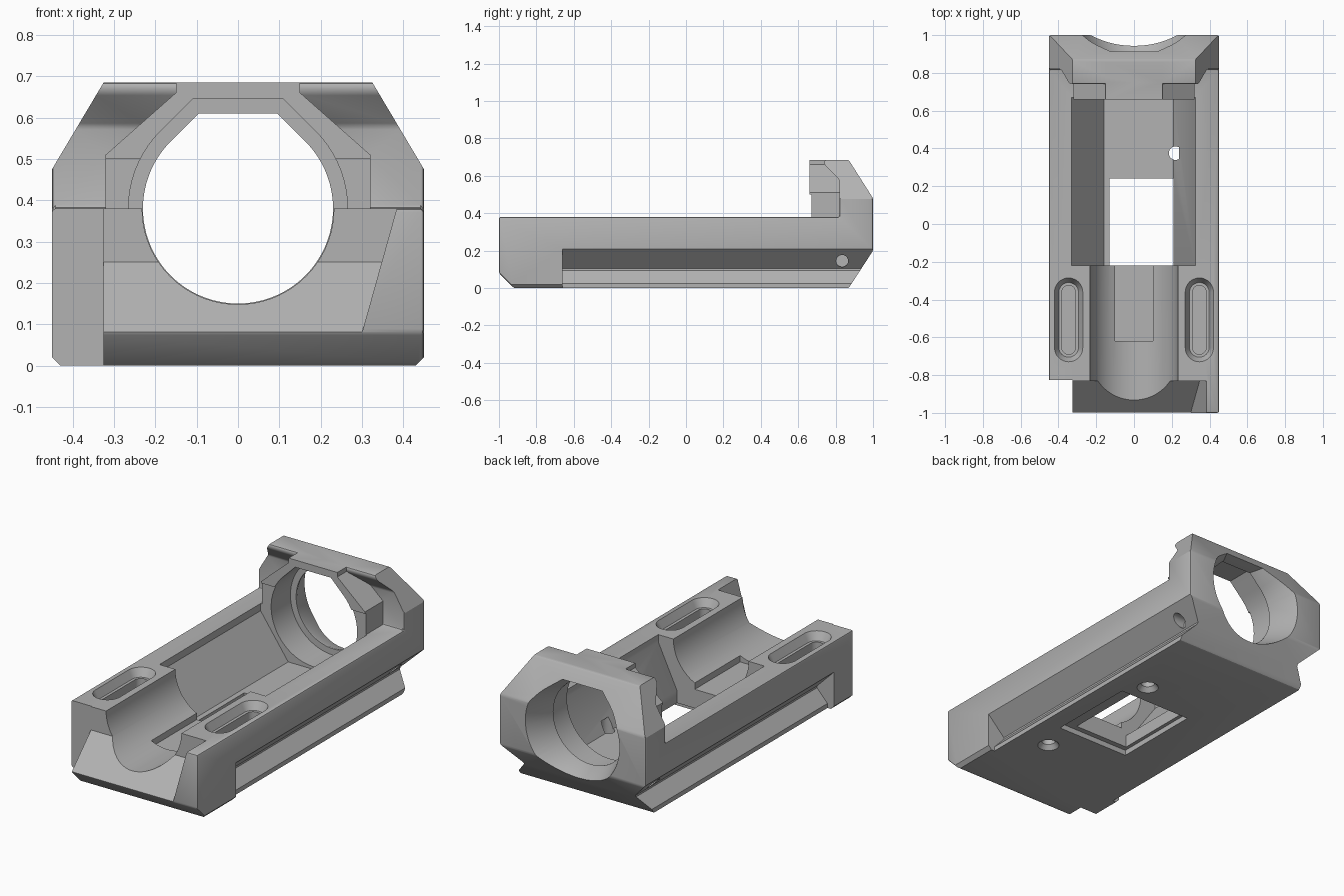
import bpy, bmesh, math
from mathutils import Vector

old = bpy.data.objects.get("Cube")
if old:
    bpy.data.objects.remove(old, do_unlink=True)

metal = bpy.data.materials.new("plain_grey")
metal.use_nodes = True
grey = (0.45, 0.45, 0.45, 1)
metal.diffuse_color = grey
metal.node_tree.nodes["Principled BSDF"].inputs["Base Color"].default_value = grey

AXIS_Z = 0.38  # height of the bore axis


def loft(name, ring_a, ring_b):
    """Closed solid between two rings of equal length."""
    bm = bmesh.new()
    a = [bm.verts.new(p) for p in ring_a]
    b = [bm.verts.new(p) for p in ring_b]
    bm.faces.new(a)
    bm.faces.new(b)
    n = len(a)
    for i in range(n):
        j = (i + 1) % n
        bm.faces.new((a[i], a[j], b[j], b[i]))
    bmesh.ops.recalc_face_normals(bm, faces=bm.faces)
    mesh = bpy.data.meshes.new(name)
    bm.to_mesh(mesh)
    bm.free()
    mesh.materials.append(metal)
    ob = bpy.data.objects.new(name, mesh)
    bpy.context.collection.objects.link(ob)
    return ob


def place(points, axis, t):
    """Put a 2D section at position t along the axis."""
    k = "xyz".index(axis)
    return [Vector(p[:k] + (t,) + p[k:]) for p in points]


def prism(name, points, axis, a, b):
    return loft(name, place(points, axis, a), place(points, axis, b))


def box(name, x, y, z):
    return prism(name, [(x[0], y[0]), (x[1], y[0]), (x[1], y[1]), (x[0], y[1])], "z", *z)


def arc(r, start, end, steps, cx=0, cy=0):
    angles = [math.radians(start + (end - start) * i / steps) for i in range(steps + 1)]
    return [(cx + r * math.cos(t), cy + r * math.sin(t)) for t in angles]


def circle(r, cx, cy):
    return arc(r, 0, 345, 23, cx, cy)


def teardrop(r, top):
    """Round below, 45 degree shoulders and a flat roof above."""
    half = r * math.sqrt(2) - (top - AXIS_Z)
    return arc(r, 45, -225, 54, 0, AXIS_Z) + [(-half, top), (half, top)]


def stadium(r, cx, y0, y1):
    return arc(r, 0, 180, 16, cx, y1 - r) + arc(r, 180, 360, 16, cx, y0 + r)


def apply_modifier(ob, mod):
    bpy.context.view_layer.objects.active = ob
    bpy.ops.object.modifier_apply(modifier=mod.name)


def combine(tool, operation="DIFFERENCE"):
    mod = body.modifiers.new("cut", "BOOLEAN")
    mod.operation = operation
    mod.solver = "EXACT"
    mod.object = tool
    apply_modifier(body, mod)
    bpy.data.objects.remove(tool, do_unlink=True)


def soften(ob, width):
    mod = ob.modifiers.new("soften", "BEVEL")
    mod.width = width
    mod.segments = 2
    apply_modifier(ob, mod)


# Base and head share one side profile
side = [(-1, .08), (-.92, 0), (.87, 0), (1, .2), (1, .48), (.87, .685), (.74, .685),
        (.74, .66), (.82, .58), (.82, AXIS_Z), (-1, AXIS_Z)]
body = prism("cradle_body", side, "x", -.45, .45)
soften(body, .009)

# Sloping head shoulders
for s in (-1, 1):
    combine(prism("shoulder_cut", [(s * .5125, .37), (s * .2625, .79), (s * .6, .79), (s * .6, .37)],
                  "y", .5, 1.2))

# Collar in front of the head
collar = [(.32, .3), (.32, .51), (.15, .66), (.15, .685)]
collar += [(-x, z) for x, z in reversed(collar)]
combine(prism("collar", collar, "y", .66, .86), "UNION")

# Dovetail grooves and foot chamfers
for s in (-1, 1):
    groove = [(.46, .22), (.345, .105), (.345, .095), (.41, .025), (.41, -.1), (.6, -.1), (.6, .22)]
    combine(prism("groove_cut", [(s * x, z) for x, z in groove], "y", -.66, 1.2))
    combine(prism("foot_cut", [(s * .42, -.01), (s * .46, .03), (s * .6, -.01)], "y", -1.1, -.6))

# Front corner notch and front ramp with a slanted end
combine(box("corner_cut", (-.6, -.325), (-1.2, -.825), (-.1, .6)))
ramp = [(-1.1, -.02), (-.83, .25), (-.83, .5), (-1.1, .5)]
combine(loft("ramp_cut", place(ramp, "x", -.6),
             [Vector((.3 + (z - .08) * .28, y, z)) for y, z in ramp]))

# Round front channel with a sunken floor
channel = arc(.232, 0, -180, 36, 0, AXIS_Z) + [(-.232, .6), (.232, .6)]
combine(prism("channel_cut", channel, "y", -1.2, -.2))
combine(box("floor_cut", (-.1, .1), (-.62, -.2), (.135, .3)))

# Wide middle pocket with sloping walls
pocket = [(-.33, .5), (-.33, .34), (-.16, .1), (.21, .1), (.325, .34), (.325, .5)]
combine(prism("pocket_cut", pocket, "y", -.22, .67))

# Floor window with a recess underneath
combine(box("window_cut", (-.13, .21), (-.22, .24), (-.1, .2)))
combine(box("recess_cut", (-.15, .3), (-.25, .26), (-.1, .03)))

# Stepped bore with a flared rear mouth
combine(prism("wide_bore", teardrop(.265, .645), "y", .6, .84))
combine(prism("narrow_bore", teardrop(.23, .61), "y", .8, 1.2))
combine(loft("flare", place(teardrop(.23, .61), "y", .85), place(teardrop(.31, .635), "y", 1.05)))

# Top slots with tapered rims
for s in (-1, 1):
    x = s * .346
    top, low = stadium(.08, x, -.735, -.28), stadium(.052, x, -.705, -.31)
    combine(loft("slot_rim", place(top, "z", .39), place(low, "z", .335)))
    combine(prism("slot_cut", stadium(.036, x, -.69, -.325), "z", .22, .5))

# Screw holes in the underside, countersunk
for x, y, depth in ((.22, .375, .16), (.23, -.43, .1)):
    combine(prism("screw_cut", circle(.036, x, y), "z", -.1, depth))
    combine(loft("sink_cut", place(circle(.065, x, y), "z", -.01), place(circle(.036, x, y), "z", .025)))

# Cross pin holes
for s in (-1, 1):
    combine(prism("pin_cut", circle(.032, .835, .145), "x", s * .33, s * .6))

# Smooth curved walls, crisp edges
bpy.ops.object.select_all(action="DESELECT")
body.select_set(True)
bpy.context.view_layer.objects.active = body
bpy.ops.object.shade_smooth_by_angle(angle=math.radians(30))
